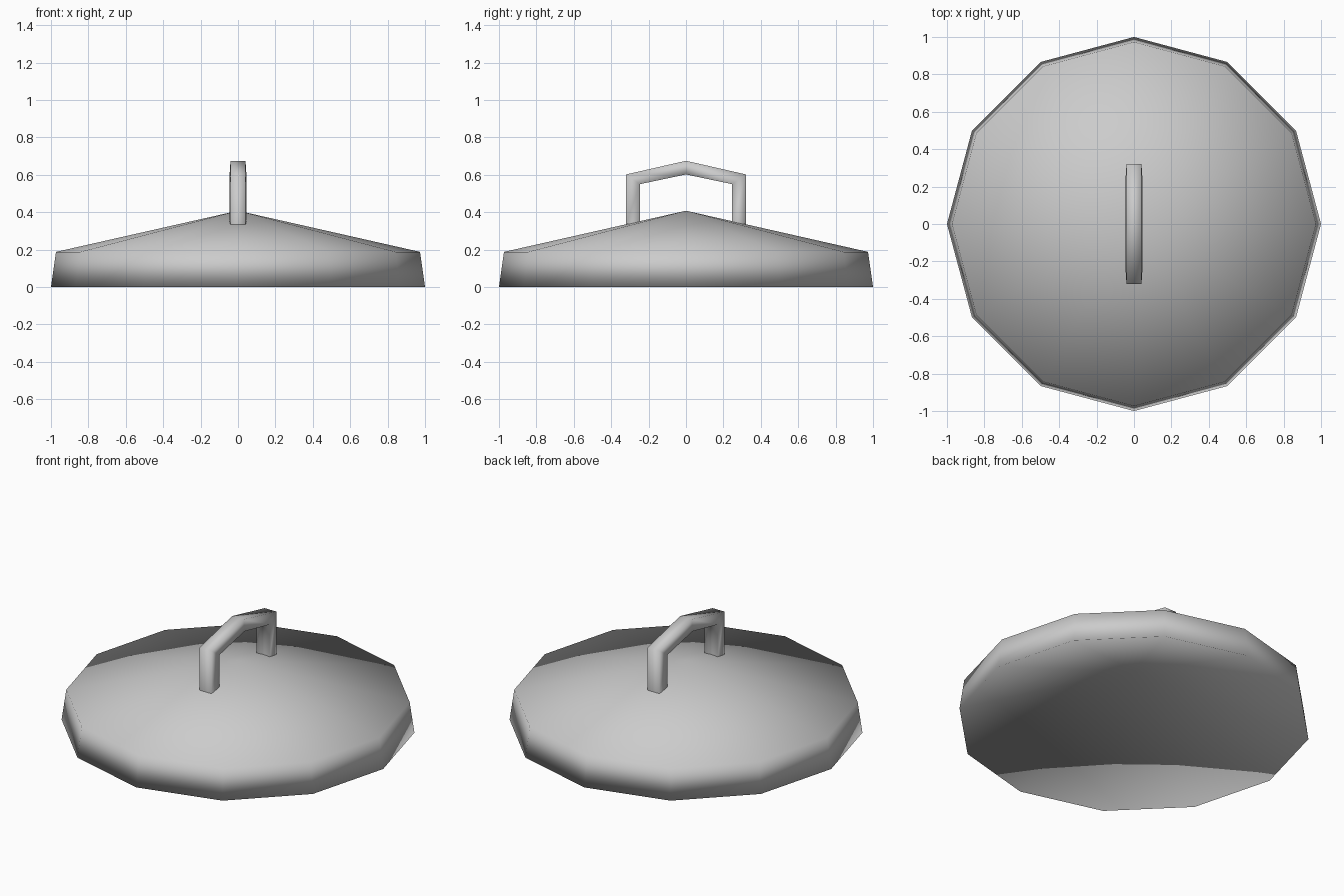
import bpy, bmesh, math

cube = bpy.data.objects.get("Cube")
if cube:
    bpy.data.objects.remove(cube, do_unlink=True)

SIDES = 12
grey = bpy.data.materials.new("plain_grey")
grey.use_nodes = True
grey.diffuse_color = (0.6, 0.6, 0.6, 1)
grey.node_tree.nodes["Principled BSDF"].inputs["Base Color"].default_value = (0.6, 0.6, 0.6, 1)


def finish(bm, name):
    """Turn a bmesh into a smooth-shaded object."""
    bmesh.ops.recalc_face_normals(bm, faces=bm.faces)
    for face in bm.faces:
        face.smooth = True
    mesh = bpy.data.meshes.new(name)
    bm.to_mesh(mesh)
    bm.free()
    mesh.materials.append(grey)
    obj = bpy.data.objects.new(name, mesh)
    bpy.context.collection.objects.link(obj)
    return obj


def ring(bm, radius, z):
    angles = [math.tau * i / SIDES for i in range(SIDES)]
    return [bm.verts.new((radius * math.cos(a), radius * math.sin(a), z)) for a in angles]


# Lid: hollowed underside, slightly tapered rim, shallow cone on top
bm = bmesh.new()
hollow = bm.verts.new((0, 0, 0.345))
apex = bm.verts.new((0, 0, 0.408))
low, high = ring(bm, 1.0, 0), ring(bm, 0.973, 0.188)
for i in range(SIDES):
    j = (i + 1) % SIDES
    bm.faces.new((low[i], low[j], high[j], high[i]))
    bm.faces.new((high[i], high[j], apex))
    bm.faces.new((low[j], low[i], hollow))
finish(bm, "lid")

# Handle: open-ended arch swept along y, a little wider on its inner side
outer = [(-0.32, 0.335), (-0.32, 0.602), (0, 0.675), (0.32, 0.602), (0.32, 0.335)]
inner = [(-0.247, 0.345), (-0.247, 0.55), (0, 0.602), (0.247, 0.55), (0.247, 0.345)]
bm = bmesh.new()
sections = []
for (yo, zo), (yi, zi) in zip(outer, inner):
    corners = [(-0.04, yo, zo), (0.04, yo, zo), (0.045, yi, zi), (-0.045, yi, zi)]
    sections.append([bm.verts.new(c) for c in corners])
for a, b in zip(sections, sections[1:]):
    for k in range(4):
        m = (k + 1) % 4
        bm.faces.new((a[k], a[m], b[m], b[k]))
finish(bm, "handle")
